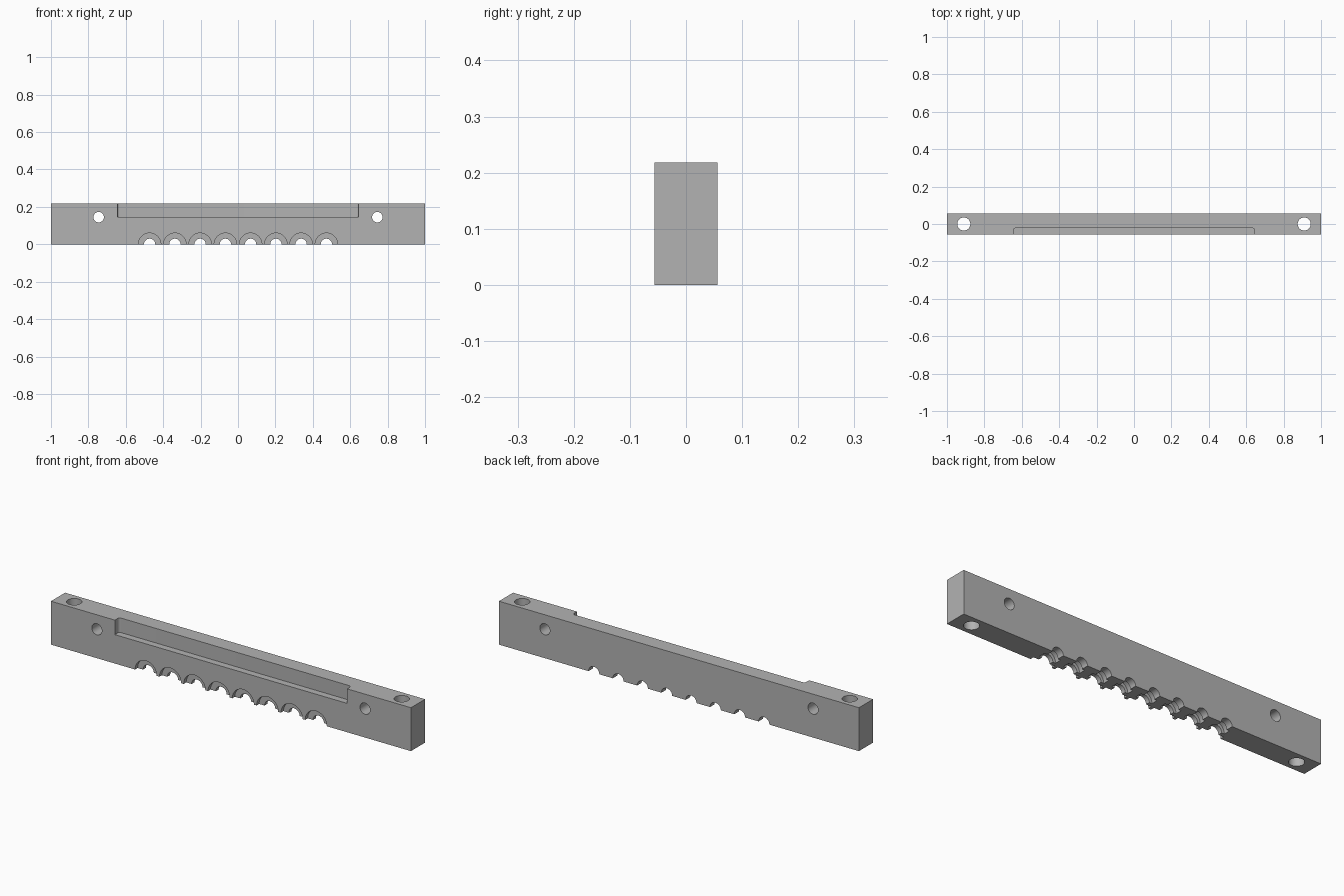
import bpy, bmesh, math
from mathutils import Matrix, Vector

if "Cube" in bpy.data.objects:
    bpy.data.objects.remove(bpy.data.objects["Cube"], do_unlink=True)

HALF_D, HEIGHT = 0.056, 0.218

grey = bpy.data.materials.new("plain grey")
grey.use_nodes = True
colour = (0.45, 0.45, 0.45, 1)
grey.diffuse_color = colour
grey.node_tree.nodes["Principled BSDF"].inputs["Base Color"].default_value = colour


def make_object(name, bm):
    mesh = bpy.data.meshes.new(name)
    bmesh.ops.recalc_face_normals(bm, faces=bm.faces)
    bm.to_mesh(mesh)
    bm.free()
    mesh.materials.append(grey)
    obj = bpy.data.objects.new(name, mesh)
    bpy.context.collection.objects.link(obj)
    return obj


def box(name, low, high, round_radius=0):
    bm = bmesh.new()
    low, high = Vector(low), Vector(high)
    bmesh.ops.create_cube(bm, size=1, matrix=Matrix.Translation((low + high) / 2)
                          @ Matrix.Diagonal((*(high - low), 1)))
    if round_radius:
        upright = [e for e in bm.edges
                   if abs(e.verts[0].co.z - e.verts[1].co.z) > 0.01]
        bmesh.ops.bevel(bm, geom=upright, offset=round_radius, segments=6,
                        affect='EDGES', profile=0.5)
    return make_object(name, bm)


def lathe(name, profile, centre, along_y=True, sides=48):
    """Closed turned solid from (radius, distance along axis) pairs."""
    bm = bmesh.new()
    rings = []
    for r, d in profile:
        ring = []
        for i in range(sides):
            a = math.tau * (i + 0.5) / sides
            u, v = r * math.cos(a), r * math.sin(a)
            offset = Vector((u, d, v)) if along_y else Vector((u, v, d))
            ring.append(bm.verts.new(Vector(centre) + offset))
        rings.append(ring)
    for a, b in zip(rings, rings[1:]):
        for i in range(sides):
            j = (i + 1) % sides
            bm.faces.new((a[i], a[j], b[j], b[i]))
    bm.faces.new(rings[0])
    bm.faces.new(rings[-1])
    return make_object(name, bm)


# Main bar
bar = box("clamp_bar", (-1, -HALF_D, 0), (1, HALF_D, HEIGHT))

# Shallow pocket along the upper front edge
cutters = [box("pocket_cutter", (-0.645, -0.12, 0.145), (0.645, -0.022, 0.3), 0.012)]

# Bolt holes through the depth and through the height
for side, x in (("right", -1), ("left", 1)):
    cutters.append(lathe(side + "_cross_hole_cutter", [(0.028, -0.1), (0.028, 0.1)],
                         (x * 0.745, 0, 0.145)))
    cutters.append(lathe(side + "_bolt_hole_cutter", [(0.035, -0.1), (0.035, 0.4)],
                         (x * 0.91, 0, 0), along_y=False))

# Row of stepped half-round seats along the bottom
seat = [(0.06, -0.1), (0.06, -0.036), (0.03, -0.036), (0.03, -0.014),
        (0.045, -0.014), (0.045, 0.02), (0.03, 0.02), (0.03, 0.1)]
for i in range(8):
    cutters.append(lathe(f"seat_cutter_{i + 1}", seat, ((i - 3.5) * 0.135, 0, 0)))

for cutter in cutters:
    cutter.hide_render = True
    cutter.hide_viewport = True
    mod = bar.modifiers.new(cutter.name, 'BOOLEAN')
    mod.operation = 'DIFFERENCE'
    mod.solver = 'EXACT'
    mod.object = cutter

# Bake the cuts, then smooth the round walls only
bpy.context.view_layer.update()
result = bpy.data.meshes.new_from_object(
    bar.evaluated_get(bpy.context.evaluated_depsgraph_get()))
bar.modifiers.clear()
bar.data = result
for cutter in cutters:
    bpy.data.objects.remove(cutter, do_unlink=True)
bpy.ops.object.select_all(action='DESELECT')
bar.select_set(True)
bpy.context.view_layer.objects.active = bar
bpy.ops.object.shade_smooth_by_angle(angle=math.radians(30))
